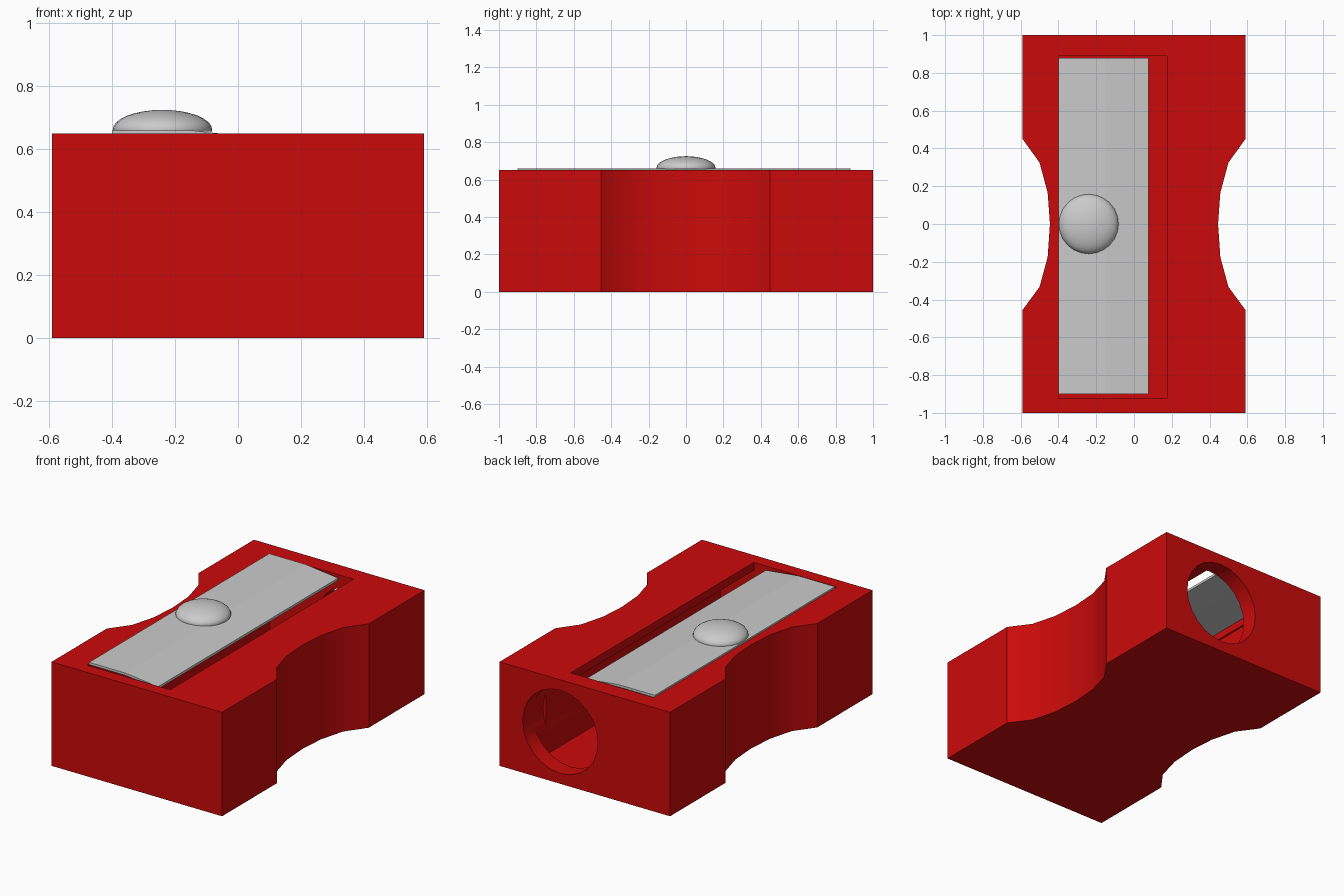
import bpy, bmesh, math
from mathutils import Matrix

if "Cube" in bpy.data.objects:
    bpy.data.objects.remove(bpy.data.objects["Cube"])


def new_object(name, bm):
    bmesh.ops.recalc_face_normals(bm, faces=bm.faces)
    mesh = bpy.data.meshes.new(name)
    bm.to_mesh(mesh)
    bm.free()
    obj = bpy.data.objects.new(name, mesh)
    bpy.context.collection.objects.link(obj)
    return obj


def extrude_profile(name, points, offset):
    bm = bmesh.new()
    face = bm.faces.new([bm.verts.new(p) for p in points])
    ext = bmesh.ops.extrude_face_region(bm, geom=[face])
    verts = [g for g in ext["geom"] if isinstance(g, bmesh.types.BMVert)]
    bmesh.ops.translate(bm, vec=offset, verts=verts)
    return new_object(name, bm)


def box(name, lo, hi):
    pts = [(lo[0], lo[1], lo[2]), (hi[0], lo[1], lo[2]),
           (hi[0], hi[1], lo[2]), (lo[0], hi[1], lo[2])]
    return extrude_profile(name, pts, (0, 0, hi[2] - lo[2]))


def smooth(obj, angle):
    bpy.ops.object.select_all(action='DESELECT')
    obj.select_set(True)
    bpy.context.view_layer.objects.active = obj
    bpy.ops.object.shade_smooth_by_angle(angle=math.radians(angle))


# Body: block with finger grips on both sides
side = [(0.59, -1), (0.59, -0.455), (0.5, -0.333), (0.457, -0.175), (0.445, 0),
        (0.457, 0.165), (0.5, 0.325), (0.59, 0.45), (0.59, 1)]
outline = side + [(-x, y) for x, y in reversed(side)]
body = extrude_profile("body", [(x, y, 0) for x, y in outline], (0, 0, 0.65))

# Hollow inside, blade slot in the top, pencil hole in the back
cavity = box("cavity_cutter", (-0.41, -0.925, 0.04), (0.41, 0.895, 0.6))
slot = box("slot_cutter", (-0.4, -0.92, 0.5), (0.175, 0.89, 0.8))
bm = bmesh.new()
bmesh.ops.create_cone(bm, cap_ends=True, segments=24, radius1=0.26, radius2=0.26, depth=0.4,
                      matrix=Matrix.Translation((0.17, 1, 0.325)) @ Matrix.Rotation(math.pi / 2, 4, 'X'))
hole = new_object("hole_cutter", bm)

cutters = [cavity, slot, hole]
for cutter in cutters:
    cutter.hide_render = True
    mod = body.modifiers.new(cutter.name, 'BOOLEAN')
    mod.operation = 'DIFFERENCE'
    mod.solver = 'EXACT'
    mod.object = cutter
deps = bpy.context.evaluated_depsgraph_get()
cut_mesh = bpy.data.meshes.new_from_object(body.evaluated_get(deps))
body.modifiers.clear()
body.data = cut_mesh
for cutter in cutters:
    bpy.data.objects.remove(cutter)

red = bpy.data.materials.new("red_plastic")
red.diffuse_color = (0.6, 0.003, 0.003, 1)
red.use_nodes = True
red.node_tree.nodes["Principled BSDF"].inputs["Base Color"].default_value = red.diffuse_color
body.data.materials.clear()
body.data.materials.append(red)
smooth(body, 30)

# Blade: flat strip whose cutting edge dips into the slot
section = [(-0.4, 0.66), (-0.15, 0.66), (0.077, 0.635),
           (0.077, 0.62), (-0.15, 0.645), (-0.4, 0.645)]
blade = extrude_profile("blade", [(x, -0.9, z) for x, z in section], (0, 1.78, 0))

# Screw: domed head
bm = bmesh.new()
bmesh.ops.create_uvsphere(bm, u_segments=24, v_segments=16, radius=1)
bmesh.ops.bisect_plane(bm, geom=bm.verts[:] + bm.edges[:] + bm.faces[:], dist=1e-4,
                       plane_co=(0, 0, -0.1), plane_no=(0, 0, -1), clear_outer=True)
bmesh.ops.holes_fill(bm, edges=[e for e in bm.edges if e.is_boundary])
bmesh.ops.transform(bm, verts=bm.verts,
                    matrix=Matrix.Translation((-0.24, 0, 0.662)) @ Matrix.Diagonal((0.158, 0.158, 0.063, 1)))
screw = new_object("screw", bm)
smooth(screw, 50)
